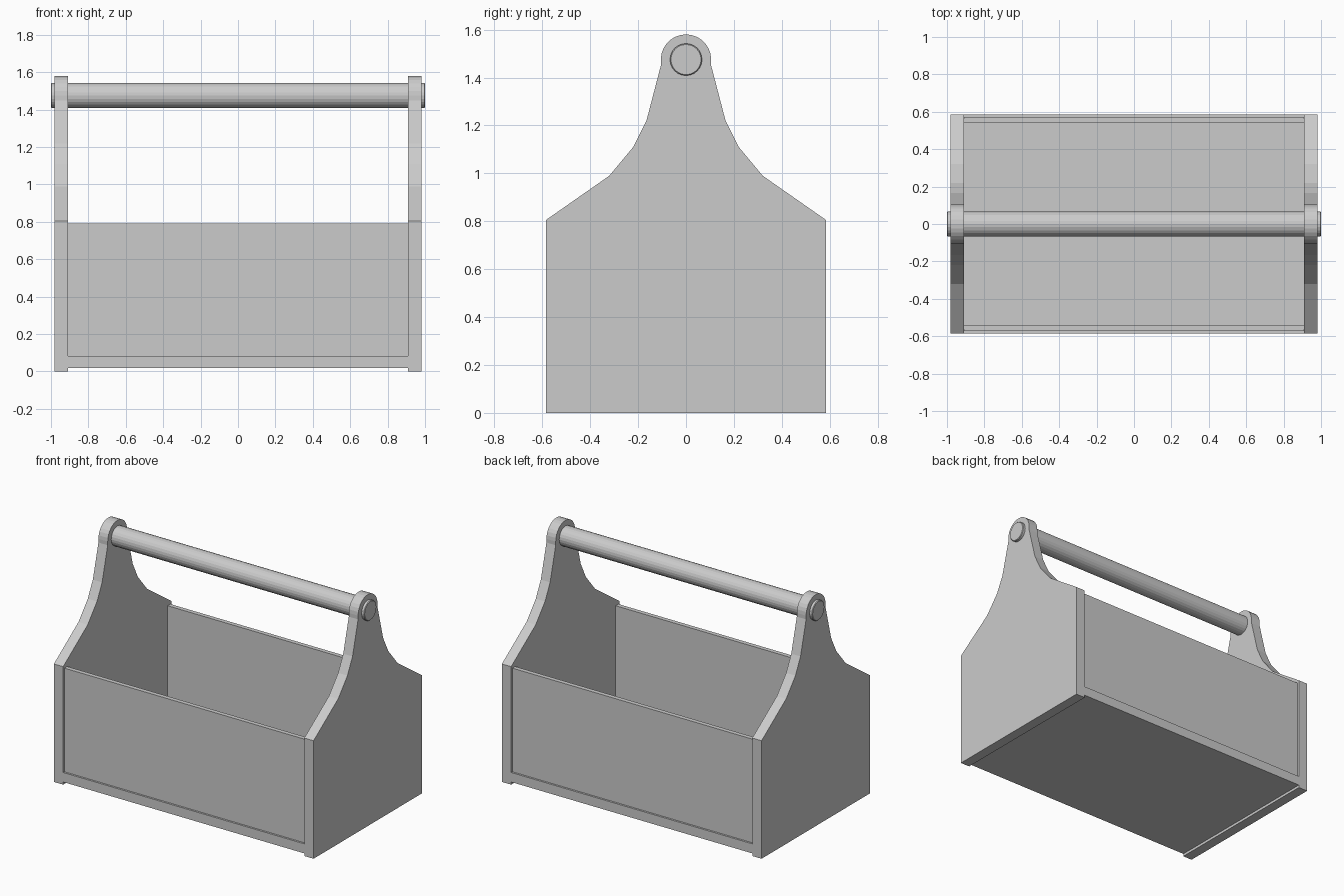
import bpy, bmesh, math
from mathutils import Matrix

if "Cube" in bpy.data.objects:
    bpy.data.objects.remove(bpy.data.objects["Cube"])


def finish(name, bm):
    bmesh.ops.recalc_face_normals(bm, faces=bm.faces)
    mesh = bpy.data.meshes.new(name)
    bm.to_mesh(mesh)
    bm.free()
    obj = bpy.data.objects.new(name, mesh)
    bpy.context.collection.objects.link(obj)
    return obj


def board(name, x, y, z):
    """Box given by its (min, max) range on each axis."""
    bm = bmesh.new()
    size = [r[1] - r[0] for r in (x, y, z)]
    mid = [(r[0] + r[1]) / 2 for r in (x, y, z)]
    bmesh.ops.create_cube(bm, size=1, matrix=Matrix.Translation(mid) @ Matrix.Diagonal((*size, 1)))
    return finish(name, bm)


HANDLE_Z = 1.475
HANDLE_R = 0.067
INNER_X, OUTER_X = 0.91, 0.98

# End panel outline: straight sides, stepped shoulders, rounded top
shoulder = [(0.585, 0), (0.585, 0.805), (0.32, 0.99), (0.22, 1.11), (0.165, 1.22), (0.105, 1.45)]
arc = [(0.105 * math.cos(math.pi * i / 14), HANDLE_Z + 0.105 * math.sin(math.pi * i / 14))
       for i in range(15)]
outline = shoulder + arc + [(-y, z) for y, z in reversed(shoulder)]


def end_panel(name, x0):
    bm = bmesh.new()
    face = bm.faces.new([bm.verts.new((x0, y, z)) for y, z in outline])
    ext = bmesh.ops.extrude_face_region(bm, geom=[face])
    moved = [v for v in ext["geom"] if isinstance(v, bmesh.types.BMVert)]
    bmesh.ops.translate(bm, verts=moved, vec=(OUTER_X - INNER_X, 0, 0))
    return finish(name, bm)


end_panel("left_end_panel", -OUTER_X)
end_panel("right_end_panel", INNER_X)

# Floor, raised slightly above the feet of the end panels
board("bottom_board", (-INNER_X, INNER_X), (-0.585, 0.585), (0.018, 0.083))

# Long side boards, set back from the floor edge
board("front_board", (-INNER_X, INNER_X), (-0.572, -0.542), (0.083, 0.79))
board("back_board", (-INNER_X, INNER_X), (0.542, 0.572), (0.083, 0.79))

# Round carrying handle through both ends, with softened rims
bm = bmesh.new()
bmesh.ops.create_cone(bm, cap_ends=True, segments=24, radius1=HANDLE_R, radius2=HANDLE_R, depth=2.0,
                      matrix=Matrix.Translation((0, 0, HANDLE_Z)) @ Matrix.Rotation(math.pi / 2, 4, 'Y'))
rims = [e for e in bm.edges if abs(e.verts[0].co.x - e.verts[1].co.x) < 1e-4]
bmesh.ops.bevel(bm, geom=rims, offset=0.004, segments=1, affect='EDGES')
finish("handle", bm)
